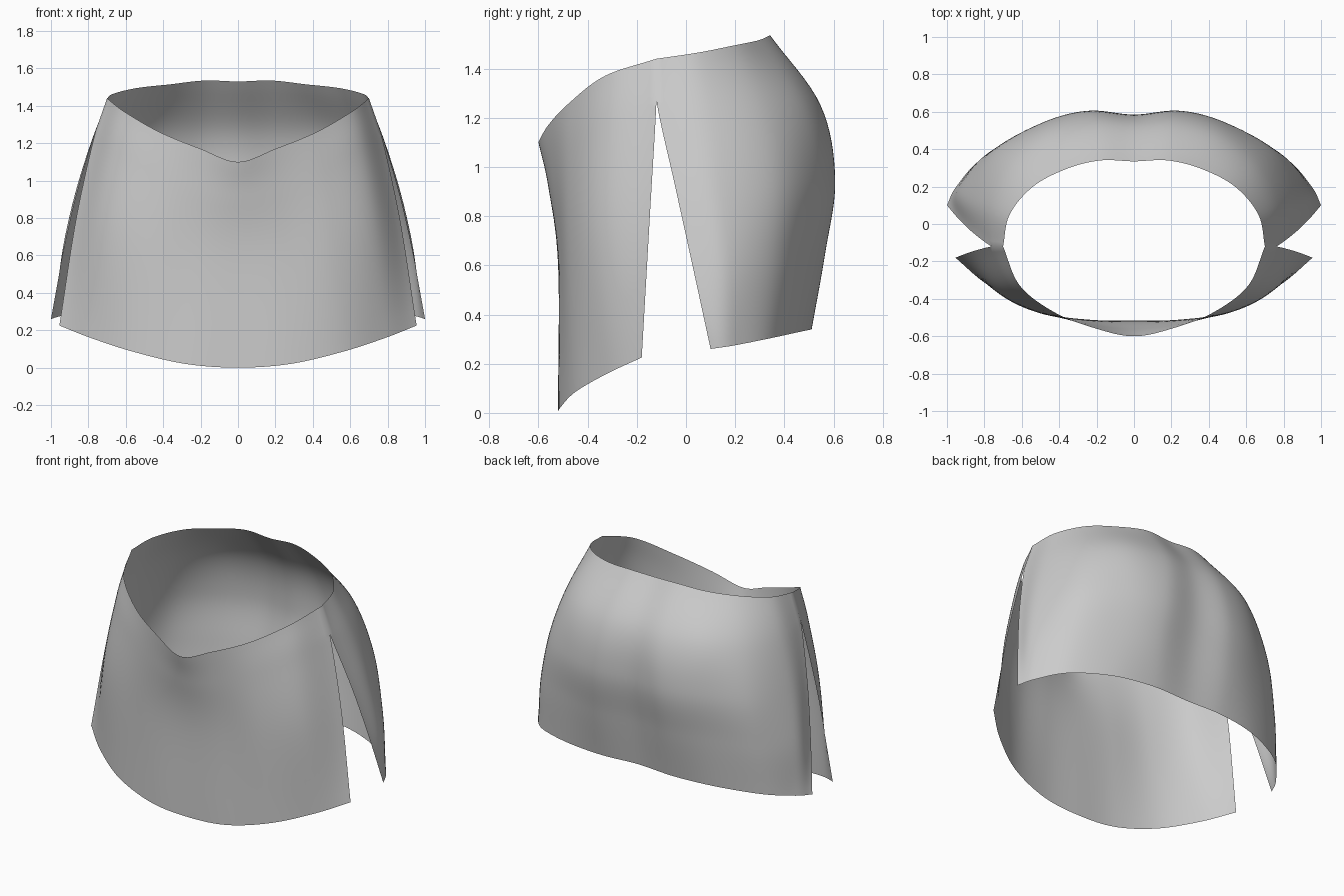
import bpy, bmesh
from mathutils import Vector

if "Cube" in bpy.data.objects:
    bpy.data.objects.remove(bpy.data.objects["Cube"])

# Seam shared by both panels above the slit: waist point and slit top
SEAM = [(.70, -.12, 1.44), (.76, -.12, 1.27)]

# Front panel: columns from centre to slit, each running waist -> hem
FRONT = [
    [(0, -.60, 1.10), (0, -.56, .92), (0, -.52, .60), (0, -.52, 0)],
    [(.20, -.56, 1.17), (.22, -.538, .96), (.25, -.512, .62), (.28, -.512, .02)],
    [(.42, -.475, 1.26), (.46, -.477, 1.05), (.51, -.475, .67), (.56, -.45, .085)],
    [(.61, -.33, 1.37), (.66, -.345, 1.16), (.73, -.36, .74), (.79, -.32, .16)],
    SEAM + [(.865, -.147, .80), (.955, -.18, .225)],
]

# Back panel: columns from slit to centre, each running waist -> hem
BACK = [
    SEAM + [(.865, -.043, .916), (.94, .03, .583), (1.0, .10, .26)],
    [(.665, .05, 1.465), (.77, .10, 1.22), (.865, .14, .92), (.93, .18, .60), (.95, .20, .275)],
    [(.54, .20, 1.495), (.66, .32, 1.23), (.74, .38, .93), (.785, .375, .62), (.81, .35, .305)],
    [(.36, .295, 1.515), (.46, .475, 1.25), (.50, .535, .95), (.53, .505, .65), (.55, .465, .33)],
    [(.18, .34, 1.535), (.22, .545, 1.25), (.25, .605, .95), (.27, .565, .65), (.27, .51, .34)],
    [(0, .335, 1.53), (0, .535, 1.25), (0, .585, .95), (0, .545, .65), (0, .50, .345)],
]


def spline(points, steps, straight_first=False):
    """Smooth curve through the points, sampled evenly per span."""
    p = [Vector(q) for q in points]
    p = [2 * p[0] - p[1]] + p + [2 * p[-1] - p[-2]]
    out = []
    for i in range(1, len(p) - 2):
        a, b, c, d = p[i - 1:i + 3]
        for s in range(steps):
            t = s / steps
            if straight_first and i == 1:
                out.append(b.lerp(c, t))
            else:
                out.append(b + (c - a) * (t / 2)
                           + (2 * a - 5 * b + 4 * c - d) * (t * t / 2)
                           + (3 * b - a - 3 * c + d) * (t ** 3 / 2))
    out.append(p[-2])
    return out


def mirrored(columns):
    """Add the left half to columns ordered from centre to side."""
    left = [[(-x, y, z) for x, y, z in col] for col in reversed(columns[1:])]
    return left + columns


def add_panel(bm, columns, steps=8):
    last = len(columns) - 1
    down = [spline(c, steps, i in (0, last)) for i, c in enumerate(columns)]
    rows = [[bm.verts.new(v) for v in spline(r, steps)] for r in zip(*down)]
    for r0, r1 in zip(rows, rows[1:]):
        for j in range(len(r0) - 1):
            bm.faces.new((r0[j], r1[j], r1[j + 1], r0[j + 1]))


# Skirt: both panels welded at the side seams, open below the slits
bm = bmesh.new()
add_panel(bm, mirrored(FRONT))
add_panel(bm, mirrored(BACK[::-1]))
bmesh.ops.remove_doubles(bm, verts=bm.verts, dist=.0005)
bmesh.ops.recalc_face_normals(bm, faces=bm.faces)
for f in bm.faces:
    f.smooth = True
mesh = bpy.data.meshes.new("slit_skirt")
bm.to_mesh(mesh)
bm.free()
skirt = bpy.data.objects.new("slit_skirt", mesh)
bpy.context.collection.objects.link(skirt)
